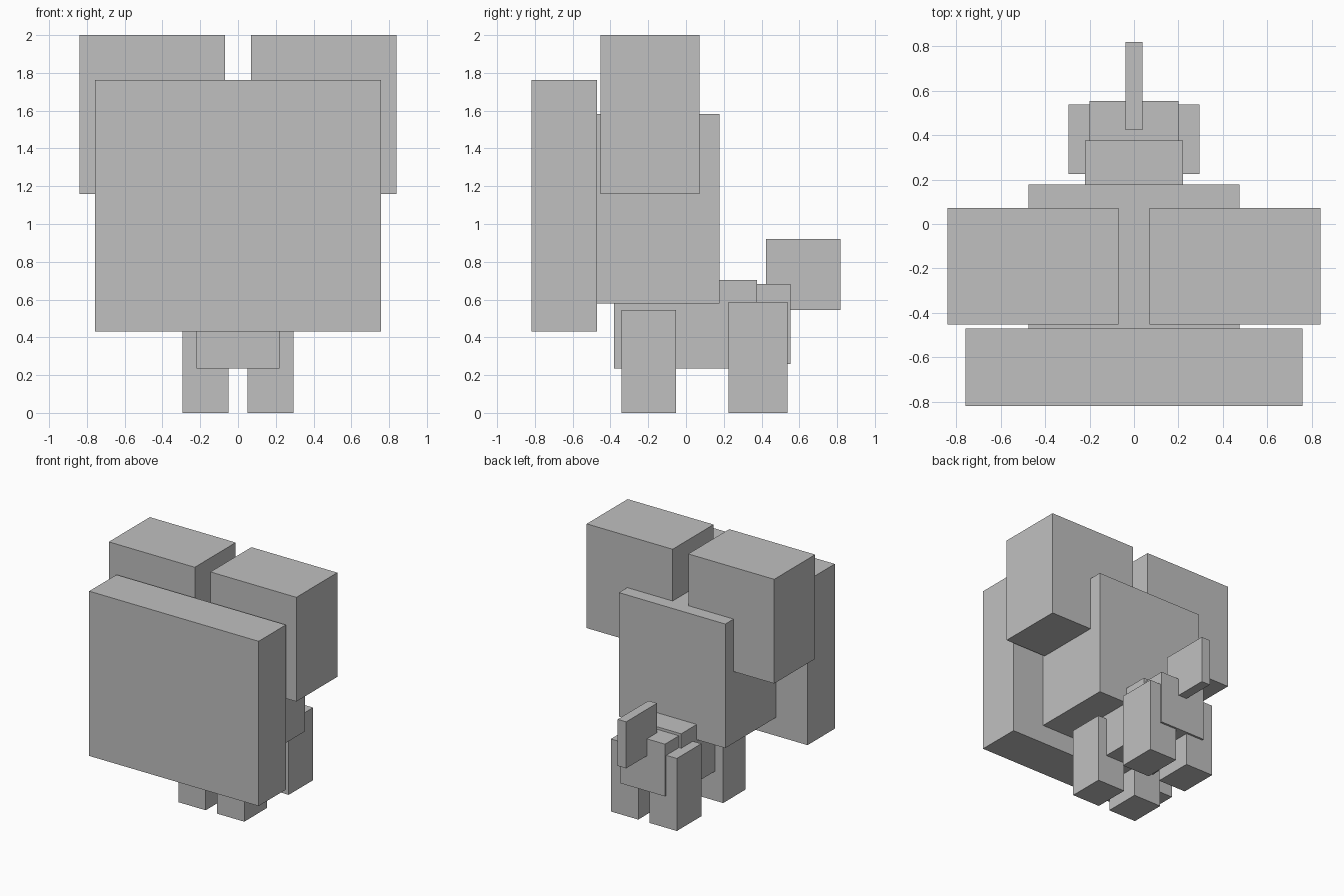
import bpy

# Remove the default cube
cube = bpy.data.objects.get("Cube")
if cube:
    bpy.data.objects.remove(cube, do_unlink=True)

# Single flat grey
grey = bpy.data.materials.new("plain_grey")
grey.use_nodes = True
colour = (0.53, 0.53, 0.53, 1)
grey.diffuse_color = colour
grey.node_tree.nodes["Principled BSDF"].inputs["Base Color"].default_value = colour


def box(name, x, y, z):
    """Add a box spanning the given (low, high) range on each axis."""
    spans = (x, y, z)
    bpy.ops.mesh.primitive_cube_add(size=1, location=[(a + b) / 2 for a, b in spans])
    obj = bpy.context.object
    obj.name = obj.data.name = name
    obj.scale = [b - a for a, b in spans]
    bpy.ops.object.transform_apply(location=False, rotation=False, scale=True)
    obj.data.materials.append(grey)
    return obj


def centred(name, half_width, y, z):
    """Add a box that straddles the middle plane."""
    return box(name, (-half_width, half_width), y, z)


def pair(name, x, y, z):
    """Add a left box and its mirror image on the right."""
    box("left_" + name, x, y, z)
    box("right_" + name, (-x[1], -x[0]), y, z)


# Large head: broad face slab, skull block behind it and two ears
centred("face", 0.757, (-0.818, -0.47), (0.432, 1.763))
centred("skull", 0.475, (-0.47, 0.177), (0.58, 1.582))
pair("ear", (0.07, 0.838), (-0.452, 0.071), (1.158, 2.0))

# Small body with a rump and an upright tail
centred("body", 0.22, (-0.38, 0.376), (0.236, 0.703))
centred("rump", 0.2, (0.25, 0.554), (0.26, 0.682))
centred("tail", 0.038, (0.424, 0.818), (0.544, 0.92))

# Legs
leg_x = (0.05, 0.295)
pair("front_leg", leg_x, (-0.341, -0.053), (0, 0.546))
pair("hind_leg", leg_x, (0.226, 0.538), (0, 0.586))
